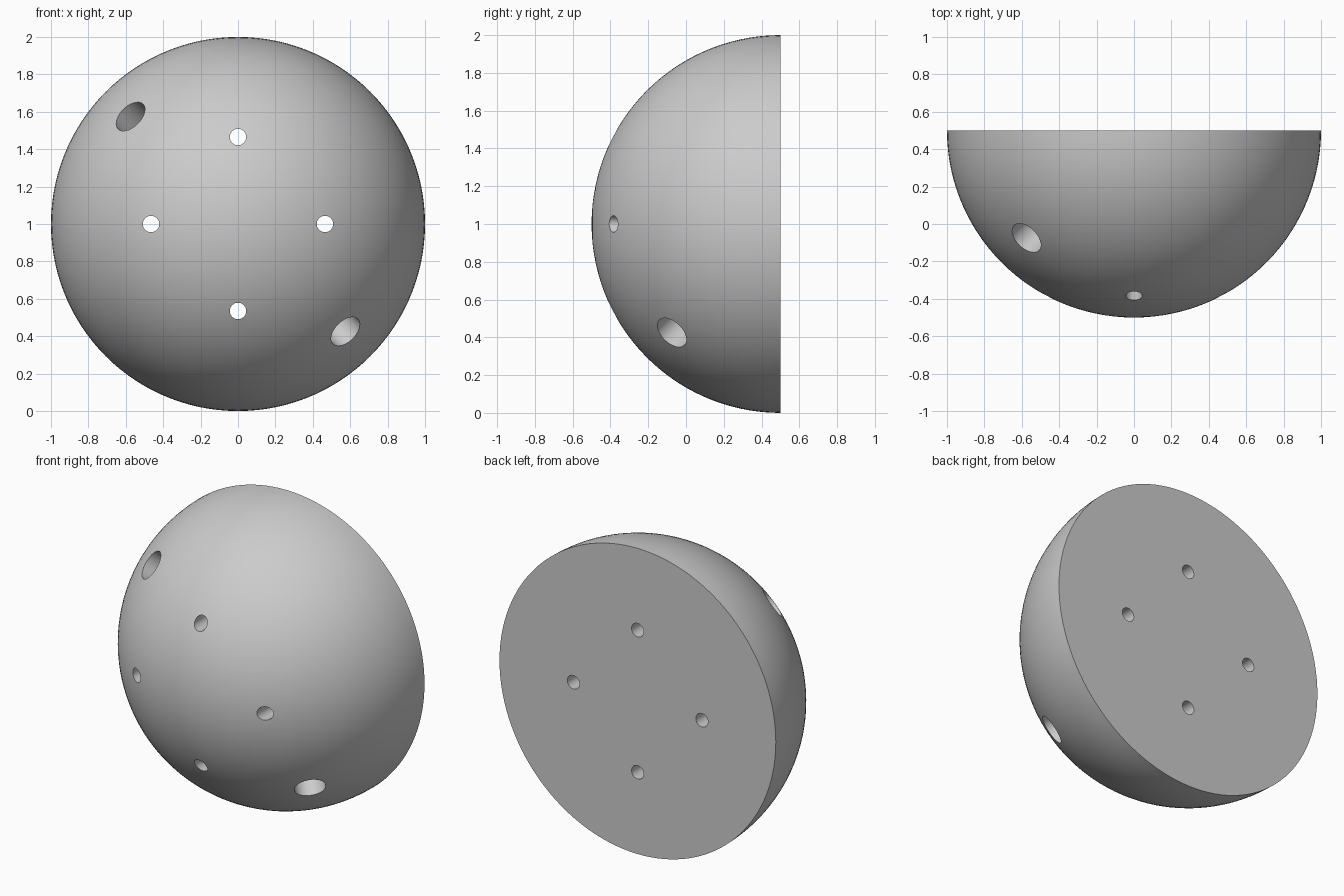
import bpy, bmesh
from mathutils import Vector, Matrix

if "Cube" in bpy.data.objects:
    bpy.data.objects.remove(bpy.data.objects["Cube"])

CENTRE = Vector((0, 0.5, 1))

def make_object(name, bm):
    mesh = bpy.data.meshes.new(name)
    bm.to_mesh(mesh)
    bm.free()
    obj = bpy.data.objects.new(name, mesh)
    bpy.context.collection.objects.link(obj)
    return obj

# Half ball: sphere with its pole facing the front, cut flat at the back
bm = bmesh.new()
bmesh.ops.create_uvsphere(bm, u_segments=120, v_segments=60, radius=1,
                          matrix=Matrix.Rotation(1.5707963, 4, 'X'))
bmesh.ops.bisect_plane(bm, geom=bm.verts[:] + bm.edges[:] + bm.faces[:], dist=1e-5,
                       plane_co=(0, 0, 0), plane_no=(0, 1, 0), clear_outer=True)
rim = [e for e in bm.edges if e.is_boundary]
bmesh.ops.contextual_create(bm, geom=rim)
bmesh.ops.translate(bm, vec=CENTRE, verts=bm.verts)
bmesh.ops.recalc_face_normals(bm, faces=bm.faces)
half_ball = make_object("half_ball", bm)

# Hole cutters: a cylinder running from start to end
cutters = bmesh.new()

def add_hole(start, end, radius):
    axis = end - start
    turn = axis.to_track_quat('Z', 'Y').to_matrix().to_4x4()
    bmesh.ops.create_cone(cutters, cap_ends=True, segments=48, radius1=radius, radius2=radius,
                          depth=axis.length,
                          matrix=Matrix.Translation((start + end) / 2) @ turn)

# Four through holes, front to back
for x, z in ((0.465, 0), (-0.465, 0), (0, 0.465), (0, -0.465)):
    add_hole(CENTRE + Vector((x, -1.2, z)), CENTRE + Vector((x, 0.2, z)), 0.044)

# Two radial blind sockets, upper left and lower right
for s in (1, -1):
    out = Vector((s, -1, -s)).normalized()
    add_hole(CENTRE + out * 0.7, CENTRE + out * 1.2, 0.094)

hole_cutters = make_object("hole_cutters", cutters)
hole_cutters.hide_render = True
hole_cutters.hide_set(True)

cut = half_ball.modifiers.new("holes", 'BOOLEAN')
cut.operation = 'DIFFERENCE'
cut.solver = 'EXACT'
cut.object = hole_cutters

# Smooth dome with crisp rims
bpy.context.view_layer.objects.active = half_ball
half_ball.select_set(True)
bpy.ops.object.modifier_apply(modifier="holes")
bpy.ops.object.shade_smooth_by_angle(angle=0.52)
